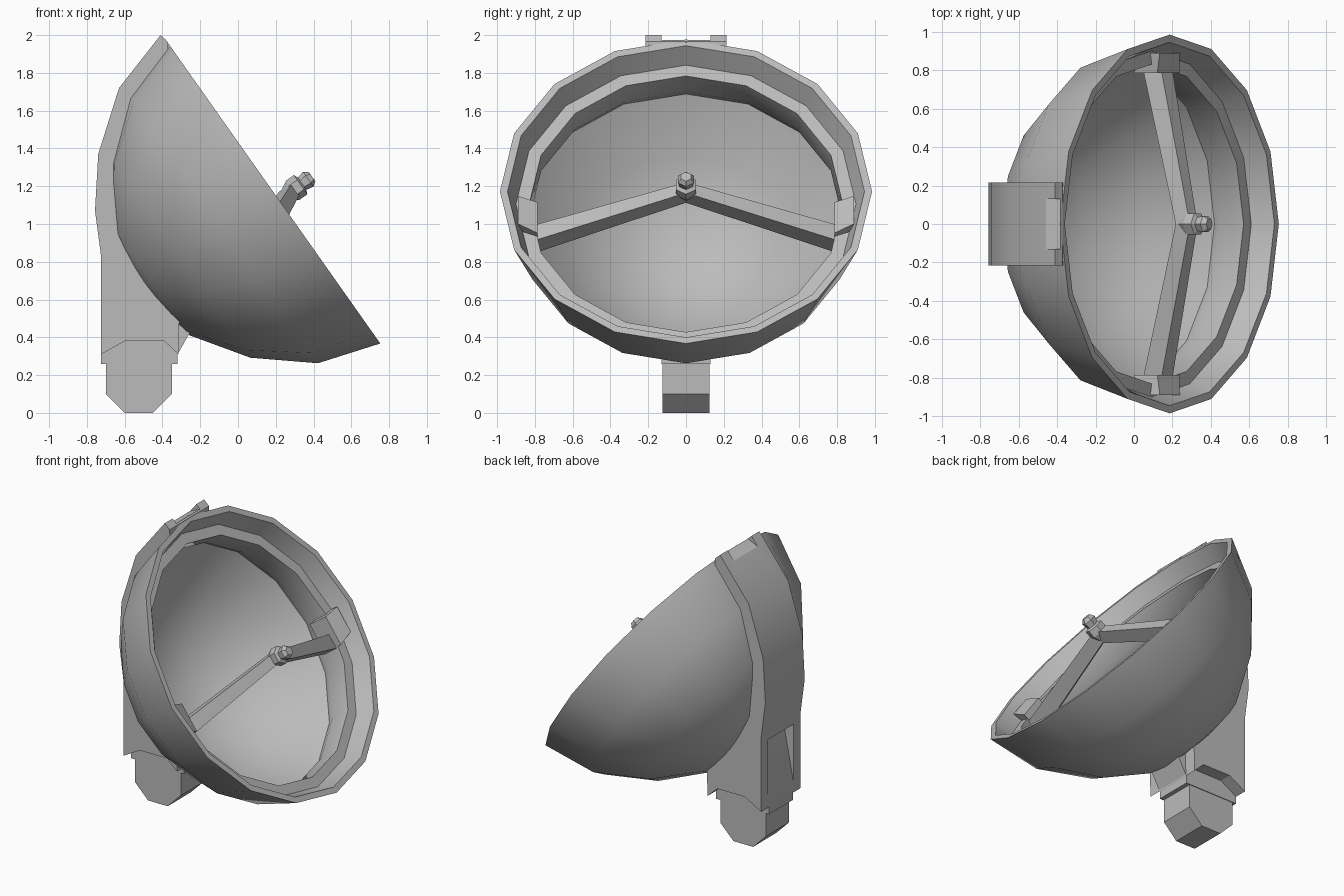
import bpy, bmesh, math
from mathutils import Matrix, Vector

if "Cube" in bpy.data.objects:
    bpy.data.objects.remove(bpy.data.objects["Cube"])

grey = bpy.data.materials.new("matte_grey")
grey.use_nodes = True
grey.diffuse_color = (0.5, 0.5, 0.5, 1)
grey.node_tree.nodes["Principled BSDF"].inputs["Base Color"].default_value = (0.5, 0.5, 0.5, 1)

# Tilted dish frame: local x runs down the rim, y is world y, z is the dish axis
axis = Vector((0.817, 0, 0.577)).normalized()
down = Vector((axis.z, 0, -axis.x))
FRAME = Matrix((down, (0, 1, 0), axis)).transposed().to_4x4()
FRAME.translation = (0.185, 0, 1.172)


def finish(name, bm, tilted=False):
    bmesh.ops.recalc_face_normals(bm, faces=bm.faces)
    if tilted:
        bm.transform(FRAME)
    mesh = bpy.data.meshes.new(name)
    bm.to_mesh(mesh)
    bm.free()
    mesh.materials.append(grey)
    obj = bpy.data.objects.new(name, mesh)
    bpy.context.collection.objects.link(obj)
    return obj


def smooth(obj):
    bpy.ops.object.select_all(action='DESELECT')
    obj.select_set(True)
    bpy.context.view_layer.objects.active = obj
    bpy.ops.object.shade_smooth_by_angle(angle=math.radians(28))


def lathe(name, profile, sides, centre=0):
    """Turn (radius, height) points about the dish axis; ends at radius 0 close it."""
    bm = bmesh.new()
    rings = []
    for r, h in profile:
        n = sides if r else 1
        rings.append([bm.verts.new((centre + r * math.cos(math.tau * i / sides),
                                    r * math.sin(math.tau * i / sides), h))
                      for i in range(n)])
    for a, b in zip(rings, rings[1:]):
        for i in range(sides):
            j = (i + 1) % sides
            quad = [a[i % len(a)], a[j % len(a)], b[j % len(b)], b[i % len(b)]]
            bm.faces.new(list(dict.fromkeys(quad)))
    return finish(name, bm, tilted=True)


def slab(name, outline, half):
    """Extrude an x-z outline to both sides of the centre plane."""
    bm = bmesh.new()
    face = bm.faces.new([bm.verts.new((x, -half, z)) for x, z in outline])
    new = bmesh.ops.extrude_face_region(bm, geom=[face])["geom"]
    bmesh.ops.translate(bm, verts=[v for v in new if isinstance(v, bmesh.types.BMVert)],
                        vec=(0, 2 * half, 0))
    return finish(name, bm)


def cut(obj, cutter):
    cutter.hide_render = True
    mod = obj.modifiers.new("cut", 'BOOLEAN')
    mod.operation, mod.solver, mod.object = 'DIFFERENCE', 'EXACT', cutter
    bpy.context.view_layer.objects.active = obj
    bpy.ops.object.modifier_apply(modifier=mod.name)
    bpy.data.objects.remove(cutter)


def beam(name, sections):
    """Box with a rectangular section at each end: (centre, half width, half height)."""
    bm = bmesh.new()
    a, b = [[bm.verts.new((x + sx * w, y, z + sz * h))
             for sx, sz in ((-1, -1), (1, -1), (1, 1), (-1, 1))]
            for (x, y, z), w, h in sections]
    bm.faces.new(a)
    bm.faces.new(b)
    for i in range(4):
        j = (i + 1) % 4
        bm.faces.new((a[i], a[j], b[j], b[i]))
    return finish(name, bm, tilted=True)


# Bowl: thin outer shell, rim, inner ledge ring with undercut, inner surface
smooth(lathe("dish", [(0, -0.88), (0.367, -0.80), (0.65, -0.605), (0.88, -0.33), (0.985, 0),
                      (0.945, 0), (0.90, -0.115), (0.83, -0.115), (0.83, -0.26),
                      (0.858, -0.32), (0.635, -0.583), (0.36, -0.773), (0, -0.853)], 16))

# Spine hugging the back of the bowl, trimmed to the middle of the shell
spine = slab("back_spine", [(-0.41, 2.0), (-0.63, 1.72), (-0.74, 1.37), (-0.757, 1.07),
                            (-0.725, 0.83), (-0.725, 0.31), (-0.60, 0.38), (-0.39, 0.38),
                            (-0.315, 0.31), (-0.31, 0.52), (-0.372, 1.965)], 0.215)
cut(spine, lathe("bowl_space", [(0, -0.867), (0.364, -0.787), (0.643, -0.594), (0.87, -0.325),
                                (0.967, 0), (0.967, 0.4), (0, 0.4)], 16))
cut(spine, slab("tip_notch", [(-0.48, 1.93), (-0.36, 1.983), (-0.36, 2.1), (-0.48, 2.1)], 0.13))
cut(spine, slab("back_recess", [(-0.78, 0.36), (-0.728, 0.36), (-0.645, 0.78), (-0.78, 0.78)], 0.14))
smooth(spine)

# Neck, collar and pivot block under the spine
slab("neck", [(-0.45, 0.31), (-0.32, 0.31), (-0.255, 0.425), (-0.36, 0.51), (-0.48, 0.55)], 0.13)
slab("pivot_collar", [(-0.725, 0.26), (-0.32, 0.26), (-0.32, 0.31), (-0.39, 0.385),
                      (-0.60, 0.385), (-0.725, 0.31)], 0.13)
slab("pivot_block", [(-0.60, 0), (-0.45, 0), (-0.35, 0.10), (-0.35, 0.30),
                     (-0.70, 0.30), (-0.70, 0.10)], 0.125)

# Receiver arms and their brackets on the ledge
for side, label in ((1, "left"), (-1, "right")):
    beam(label + "_arm", [((0.055, 0, 0.07), 0.035, 0.045),
                          ((0.17, side * 0.80, -0.195), 0.05, 0.058)])
    beam(label + "_bracket", [((0.11, side * 0.785, -0.16), 0.10, 0.075),
                              ((0.08, side * 0.89, -0.115), 0.09, 0.06)])

# Receiver head
lathe("receiver_head", [(0, 0.04), (0.035, 0.04), (0.062, 0.09), (0.062, 0.14), (0.04, 0.15),
                        (0.048, 0.19), (0.03, 0.215), (0, 0.215)], 6, centre=0.055)
